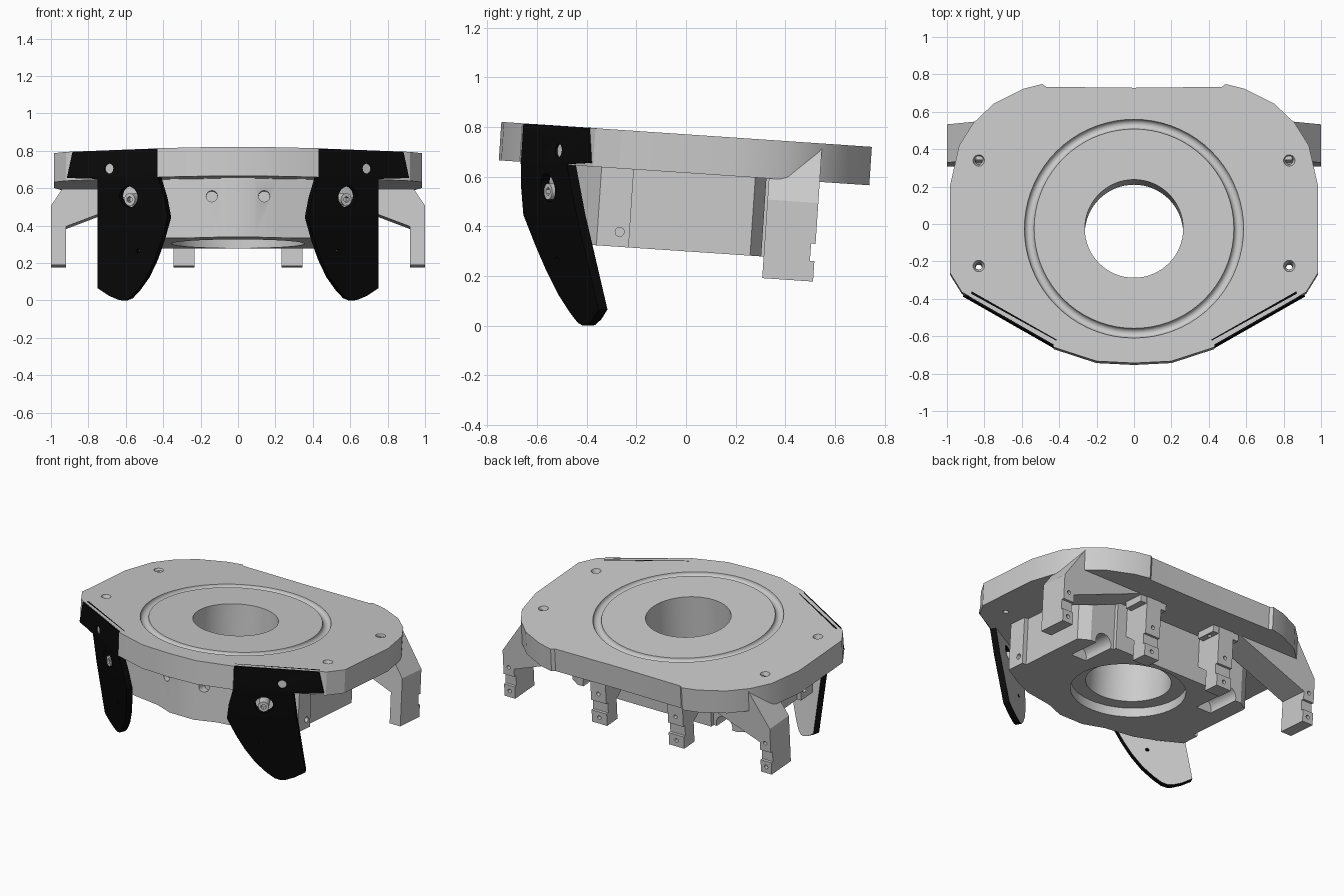
import bpy, bmesh, math
from mathutils import Matrix, Vector

if "Cube" in bpy.data.objects:
    bpy.data.objects.remove(bpy.data.objects["Cube"])

# Tilted frame: local z = 0 is the top of the deck plate
TILT = Matrix.Translation((0, 0, 0.77)) @ Matrix.Rotation(math.radians(-3.85), 4, 'X')
CY = -0.025  # centre of the main bore


def to_object(bm, name):
    bmesh.ops.recalc_face_normals(bm, faces=bm.faces)
    me = bpy.data.meshes.new(name)
    bm.to_mesh(me)
    bm.free()
    ob = bpy.data.objects.new(name, me)
    bpy.context.collection.objects.link(ob)
    return ob


def prism(name, pts, axis, lo, hi):
    place = {'x': lambda a, b, t: (t, a, b),
             'y': lambda a, b, t: (a, t, b),
             'z': lambda a, b, t: (a, b, t)}[axis]
    bm = bmesh.new()
    f = bm.faces.new([bm.verts.new(place(a, b, lo)) for a, b in pts])
    g = bmesh.ops.extrude_face_region(bm, geom=[f])['geom']
    d = Vector(place(0, 0, hi - lo))
    bmesh.ops.translate(bm, vec=d, verts=[v for v in g if isinstance(v, bmesh.types.BMVert)])
    return to_object(bm, name)


def box(name, x, y, z):
    return prism(name, [(x[0], y[0]), (x[1], y[0]), (x[1], y[1]), (x[0], y[1])], 'z', *z)


def cyl(name, loc, r, depth, direction=(0, 0, 1), n=24, r2=None):
    bm = bmesh.new()
    q = Vector(direction).to_track_quat('Z', 'Y').to_matrix().to_4x4()
    bmesh.ops.create_cone(bm, cap_ends=True, segments=n, radius1=r,
                          radius2=r if r2 is None else r2, depth=depth,
                          matrix=Matrix.Translation(loc) @ q)
    return to_object(bm, name)


def cut(ob, *cutters):
    for c in cutters:
        c.hide_render = True
        m = ob.modifiers.new('cut', 'BOOLEAN')
        m.operation, m.solver, m.object = 'DIFFERENCE', 'EXACT', c
        bpy.context.view_layer.objects.active = ob
        bpy.ops.object.modifier_apply(modifier=m.name)
        bpy.data.objects.remove(c)


def finish(ob, tilt=True):
    if tilt:
        ob.data.transform(TILT)
    bpy.ops.object.select_all(action='DESELECT')
    ob.select_set(True)
    bpy.context.view_layer.objects.active = ob
    bpy.ops.object.shade_smooth_by_angle(angle=math.radians(25))


def mirrored(half):
    return half + [(-x, y) for x, y in reversed(half) if x]


# Deck plate with bore, ring groove and countersunk holes
plate = prism('deck_plate', mirrored([
    (0, -.745), (.2, -.735), (.43, -.66), (.43, -.645), (.92, -.365), (.985, -.26),
    (.985, .2), (.935, .42), (.86, .54), (.75, .645), (.59, .725), (.49, .75),
    (.47, .735), (0, .73)]), 'z', -.155, 0)
bpy.ops.mesh.primitive_torus_add(location=(0, CY, 0), major_radius=.56, minor_radius=.026,
                                 major_segments=72, minor_segments=16)
cut(plate, bpy.context.object, cyl('bore', (0, CY, -.1), .263, .6, n=64))
for s in (-1, 1):
    for y in (.34, -.225):
        cut(plate, cyl('screw', (s * .83, y, -.1), .017, .4),
            cyl('sink', (s * .83, y, -.01), .018, .05, r2=.036))
finish(plate)

# Wide housing below the deck
body = prism('housing', mirrored([
    (.09, -.57), (.22, -.515), (.42, -.48), (.55, -.42), (.70, -.33), (.70, -.2),
    (.67, -.2), (.67, .29), (.60, .335), (.42, .335), (.42, .36)]), 'z', -.47, -.15)
cut(body, cyl('bore', (0, CY, -.3), .263, .8, n=64),
    cyl('counterbore', (0, CY, -.46), .355, .1, n=64))
for s in (-1, 1):
    cut(body, cyl('front_hole', (s * .14, -.56, -.25), .03, .12, (0, 1, 0)),
        cyl('side_hole', (s * .7, -.24, -.41), .018, .1, (1, 0, 0)),
        cyl('cable_notch', (s * .5, .3, -.45), .06, .4, (0, 1, 0)))
finish(body)

black = bpy.data.materials.new('black')
black.diffuse_color = (.003, .003, .003, 1)
black.use_nodes = True
black.node_tree.nodes["Principled BSDF"].inputs["Base Color"].default_value = black.diffuse_color


# Fin surface: follows the diagonal deck edge, folds inward lower down
def fin_y(x, z):
    steps = [(-.01, .137), (0, .135), (.45, .03), (.66, -.01), (.82, 0)]
    for (z0, a), (z1, b) in zip(steps, steps[1:]):
        if z <= z1:
            break
    return -.66 + .57 * (x - .42) + a + (b - a) * (z - z0) / (z1 - z0)


FIN = [(.43, .812), (.885, .795), (.915, .655), (.75, .65), (.75, .065), (.69, .025),
       (.635, .002), (.61, 0), (.58, .012), (.54, .055), (.49, .125), (.445, .22),
       (.41, .32), (.375, .445), (.395, .55), (.425, .65)]


def make_fin(s, name):
    bm = bmesh.new()
    bm.faces.new([bm.verts.new((x, 0, z)) for x, z in FIN])
    for z in (.66, .45):
        bmesh.ops.bisect_plane(bm, geom=bm.verts[:] + bm.edges[:] + bm.faces[:],
                               plane_co=(0, 0, z), plane_no=(0, 0, 1))
    for v in bm.verts:
        v.co.y = fin_y(v.co.x, v.co.z)
    g = bmesh.ops.extrude_face_region(bm, geom=bm.faces[:])['geom']
    bmesh.ops.translate(bm, vec=(-.018, .036, 0),
                        verts=[v for v in g if isinstance(v, bmesh.types.BMVert)])
    for v in bm.verts:
        v.co.x *= s
    fin = to_object(bm, name)
    out = Vector((s * .5, -.87, 0))

    def at(x, z):
        return Vector((s * x, fin_y(x, z), z))
    cut(fin, cyl('big', at(.585, .555), .056, .2, out, 32),
        cyl('small', at(.535, .265), .012, .3, out),
        cyl('dimple', at(.69, .705), .027, .03, out))
    # Back face stays grey, front and rims are black
    fin.data.materials.clear()
    fin.data.materials.append(black)
    fin.data.materials.append(None)
    for p in fin.data.polygons:
        p.material_index = 1 if p.normal.dot(-out) > .8 else 0
    finish(fin, False)
    # Bolt seen through the big hole
    bolt = cyl('fin_bolt', at(.58, .54) - out * .05, .033, .1, out)
    cut(bolt, cyl('socket', at(.58, .54), .017, .06, out, 6))
    finish(bolt, False)


# Rear clips and arms share a back-edge notch and two screw holes
def clip_details(ob, x):
    cut(ob, box('notch', (x - .2, x + .2), (.532, .6), (-.475, -.405)),
        cyl('hole_low', (x, .55, -.515), .013, .08, (0, 1, 0), 16),
        cyl('hole_high', (x, .55, -.35), .013, .08, (0, 1, 0), 16))


for s, side in ((-1, 'left'), (1, 'right')):
    make_fin(s, side + '_front_fin')

    # Outer arm with diagonal brace
    arm = prism(side + '_outer_arm', [(s * x, z) for x, z in (
        (.92, -.557), (1, -.557), (1, -.24), (.845, -.012), (.8, -.012), (.4, -.14),
        (.4, -.155), (.92, -.352))], 'y', .345, .55)
    clip_details(arm, s * .96)
    finish(arm)

    # Inner clip with its mounting pad
    a, b = sorted((s * .232, s * .345))
    clip = prism(side + '_inner_clip', [
        (.33, -.15), (.55, -.15), (.55, -.557), (.44, -.557), (.44, -.42), (.33, -.34)],
        'x', a, b)
    clip_details(clip, s * .289)
    finish(clip)
    pad = box(side + '_clip_pad', (s * .289 - .1, s * .289 + .1), (.4, .545), (-.2, -.15))
    cut(pad, cyl('pad_hole', (s * .215, .48, -.2), .013, .06, n=16))
    finish(pad)
